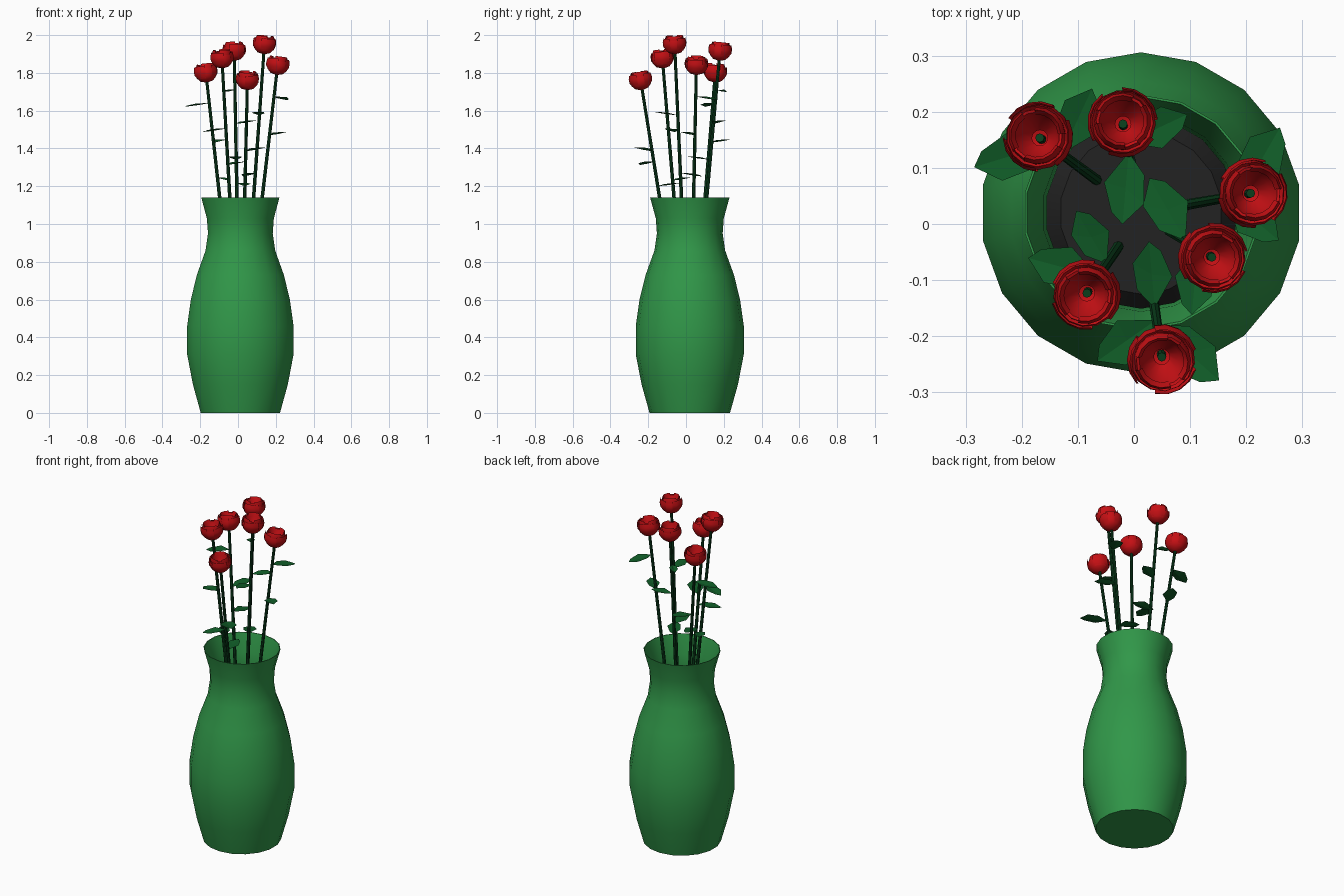
import bpy, math
from mathutils import Vector, Matrix

cube = bpy.data.objects.get("Cube")
if cube:
    bpy.data.objects.remove(cube, do_unlink=True)


def material(name, color):
    m = bpy.data.materials.new(name)
    m.use_nodes = True
    m.diffuse_color = (*color, 1)
    m.node_tree.nodes["Principled BSDF"].inputs["Base Color"].default_value = (*color, 1)
    return m


GLAZE = material("vase green", (0.03, 0.31, 0.066))
SOIL = material("soil dark grey", (0.016, 0.016, 0.016))
STEM = material("stem dark green", (0.003, 0.05, 0.012))
LEAF = material("leaf green", (0.005, 0.105, 0.02))
PETAL = material("petal red", (0.56, 0.005, 0.007))


def add_mesh(name, verts, faces, mat, matrix=None, smooth=True):
    mesh = bpy.data.meshes.new(name)
    mesh.from_pydata(verts, [], faces)
    mesh.validate()
    mesh.materials.append(mat)
    obj = bpy.data.objects.new(name, mesh)
    bpy.context.collection.objects.link(obj)
    if matrix:
        obj.matrix_world = matrix
    if smooth:
        bpy.ops.object.select_all(action='DESELECT')
        obj.select_set(True)
        bpy.context.view_layer.objects.active = obj
        bpy.ops.object.shade_smooth_by_angle(angle=math.radians(40))
    return obj


def revolve(name, profile, sides, mat, matrix, start=0, sweep=360, caps=()):
    """Spin a radius/height profile around local z; caps lists rings to fill."""
    full = sweep == 360
    cols = sides if full else sides + 1
    verts, faces = [], []
    for r, z in profile:
        for i in range(cols):
            a = math.radians(start + sweep * i / sides)
            verts.append((r * math.cos(a), r * math.sin(a), z))
    for k in range(len(profile) - 1):
        for i in range(sides):
            j = (i + 1) % cols
            a, b = k * cols, (k + 1) * cols
            faces.append((a + i, a + j, b + j, b + i))
    for k in caps:
        ring = [k * cols + i for i in range(cols)]
        faces.append(ring if k else ring[::-1])
    return add_mesh(name, verts, faces, mat, matrix)


# Vase: outer wall, thin lip, inner wall and floor
CENTRE = Vector((0.0125, 0.02, 0))
place = Matrix.Translation(CENTRE) @ Matrix.Rotation(math.radians(10), 4, 'Z')
outer = [(0.213, 0), (0.255, 0.15), (0.286, 0.31), (0.286, 0.46), (0.266, 0.6),
         (0.234, 0.73), (0.187, 0.86), (0.174, 0.95), (0.18, 1.03), (0.21, 1.14)]
inner = [(r - 0.004, z) for r, z in outer[:0:-1]]
revolve("vase", outer + inner, 18, GLAZE, place, caps=(0,))

# Soil with a sloped rim inside the neck
revolve("soil", [(0.18, 0.83), (0.145, 0.87)], 18, SOIL, place, caps=(1,))

# Rose heads, with the height, heading and length of the leaves on each stem
ROSES = [
    ((-0.17, 0.155, 1.80), [(1.64, 197, 0.14), (1.43, 65, 0.13)]),
    ((-0.02, 0.18, 1.915), [(1.53, 25, 0.12), (1.71, 140, 0.08), (1.34, 265, 0.13)]),
    ((0.21, 0.055, 1.84), [(1.675, 60, 0.14), (1.47, -40, 0.12)]),
    ((0.14, -0.06, 1.95), [(1.575, -95, 0.12), (1.27, 120, 0.13)]),
    ((-0.085, -0.125, 1.875), [(1.505, 165, 0.13), (1.23, 120, 0.11)]),
    ((0.05, -0.24, 1.76), [(1.385, -42, 0.15), (1.33, 215, 0.13), (1.2, 95, 0.12)]),
]
ROOT = CENTRE + Vector((0, 0, 0.15))

# Closed cup with a stepped inner rim and an open funnel
CUP = [(0.008, -0.05), (0.034, -0.043), (0.053, -0.022), (0.059, 0.002), (0.055, 0.022),
       (0.05, 0.015), (0.047, 0.038), (0.042, 0.036), (0.032, 0.005), (0.014, -0.02)]
OUTER_PETAL = [(0.045, -0.032), (0.061, -0.008), (0.063, 0.012), (0.058, 0.034)]
INNER_PETAL = [(0.05, 0.01), (0.051, 0.03), (0.045, 0.047), (0.038, 0.03)]


def leaf(name, base, heading, length, pitch):
    """Folded diamond-like leaf starting at the stem."""
    half = 0.3 * length
    verts = [(0, 0, 0), (0.45 * length, -half, 0.006), (0.85 * length, -0.55 * half, 0.003),
             (length, 0, 0), (0.7 * length, 0.9 * half, 0.005),
             (0.3 * length, 0.8 * half, 0.006), (0.5 * length, 0, -0.002)]
    faces = [(0, 1, 6), (1, 2, 3, 6), (6, 3, 4), (0, 6, 4, 5)]
    turn = Matrix.Rotation(math.radians(heading), 4, 'Z') @ Matrix.Rotation(math.radians(pitch), 4, 'Y')
    add_mesh(name, verts, faces, LEAF, Matrix.Translation(base) @ turn, smooth=False)


for n, (head, leaves) in enumerate(ROSES, 1):
    head = Vector(head)
    axis = head - ROOT
    lean = Vector((0, 0, 1)).rotation_difference(axis).to_matrix().to_4x4()

    # Stem from the vase floor into the rose cup
    reach = axis.length - 0.018
    revolve(f"stem_{n}", [(0.011, 0), (0.008, reach)], 8, STEM,
            Matrix.Translation(ROOT) @ lean, caps=(0, 1))

    # Rose: cup plus overlapping petals
    spot = Matrix.Translation(head) @ lean @ Matrix.Rotation(n * 1.1, 4, 'Z')
    revolve(f"rose_cup_{n}", CUP, 14, PETAL, spot)
    for k in range(3):
        revolve(f"rose_outer_petal_{n}_{k + 1}", OUTER_PETAL, 4, PETAL, spot, k * 120, 85)
        revolve(f"rose_inner_petal_{n}_{k + 1}", INNER_PETAL, 4, PETAL, spot, k * 120 + 60, 90)

    # Leaves
    for k, (z, heading, length) in enumerate(leaves):
        base = ROOT + axis * ((z - ROOT.z) / axis.z)
        leaf(f"leaf_{n}_{k + 1}", base, heading, length, 8 if (n + k) % 2 else -8)
